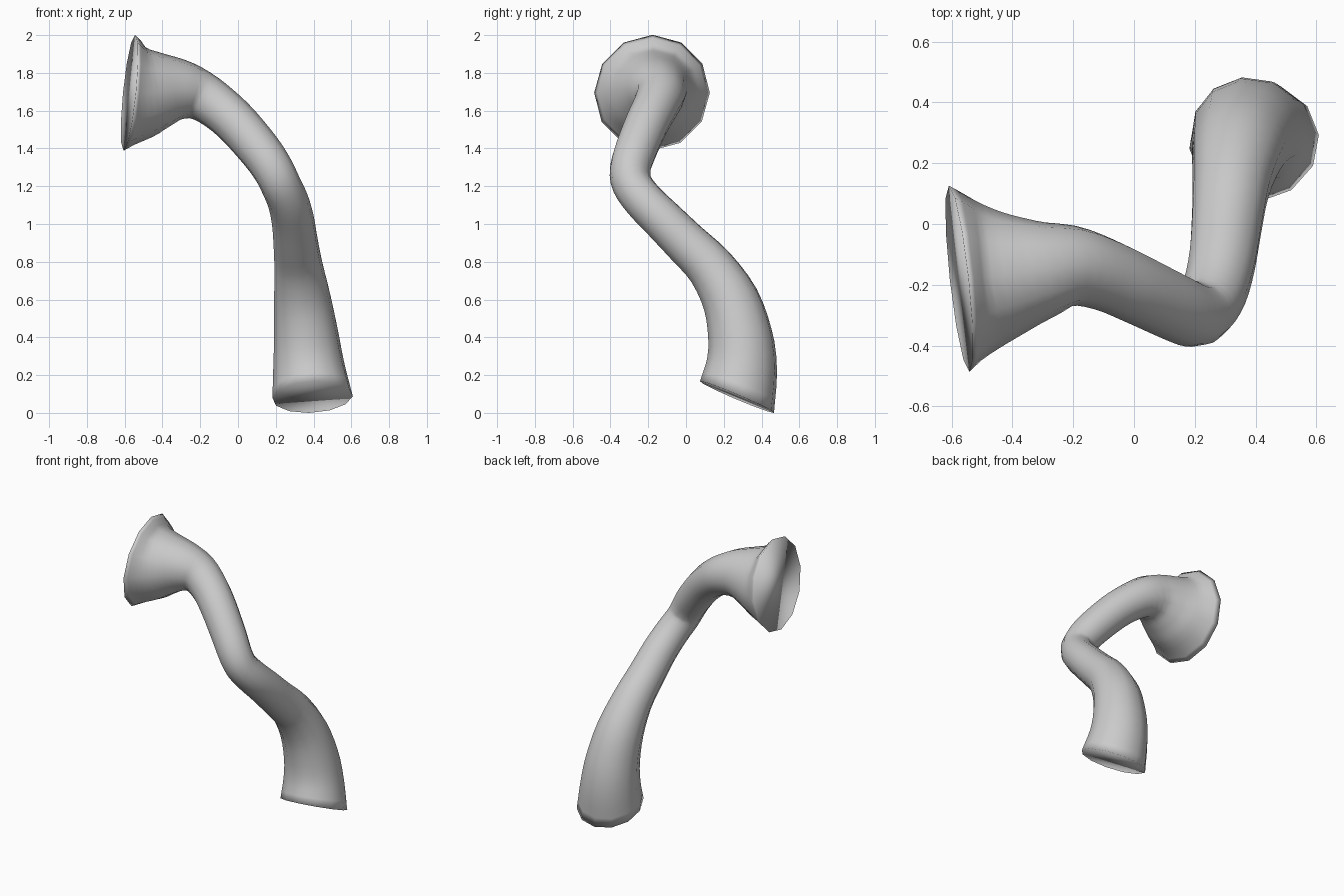
import bpy, bmesh, math
from mathutils import Vector

if "Cube" in bpy.data.objects:
    bpy.data.objects.remove(bpy.data.objects["Cube"])

SIDES, STEPS = 12, 3

# Centre line and radius (x, y, z, r), from the upper mouth down to the foot
PATH = [
    (-0.575, -0.18, 1.695, 0.308), (-0.50, -0.176, 1.695, 0.255),
    (-0.41, -0.166, 1.705, 0.208), (-0.30, -0.15, 1.708, 0.163),
    (-0.20, -0.138, 1.68, 0.133), (-0.10, -0.165, 1.615, 0.121),
    (0.0, -0.21, 1.525, 0.117), (0.12, -0.268, 1.385, 0.113),
    (0.185, -0.295, 1.29, 0.109), (0.225, -0.285, 1.21, 0.107),
    (0.265, -0.22, 1.12, 0.109), (0.29, -0.12, 1.02, 0.113),
    (0.305, 0.0, 0.90, 0.119), (0.32, 0.13, 0.77, 0.13),
    (0.34, 0.235, 0.60, 0.152), (0.36, 0.285, 0.42, 0.171),
    (0.375, 0.297, 0.25, 0.19), (0.395, 0.27, 0.084, 0.214),
]


def smooth_path(pts):
    """Catmull-Rom resampling of position and radius."""
    p = [Vector(q) for q in pts]
    p = [2 * p[0] - p[1]] + p + [2 * p[-1] - p[-2]]
    out = []
    for a, b, c, d in zip(p, p[1:], p[2:], p[3:]):
        for k in range(STEPS):
            t = k / STEPS
            out.append(0.5 * (2 * b + (c - a) * t + (2 * a - 5 * b + 4 * c - d) * t * t
                              + (3 * b - a - 3 * c + d) * t ** 3))
    return out + [p[-2]]


pts = smooth_path(PATH)
pos = [p.to_3d() for p in pts]
tangents = [(pos[min(i + 1, len(pos) - 1)] - pos[max(i - 1, 0)]).normalized()
            for i in range(len(pos))]
# Tilted end planes, eased in over the neighbouring rings
for k in range(5):
    w = 1 - k / 5
    tangents[k] = tangents[k].lerp(Vector((0.99, 0.11, -0.1)).normalized(), w).normalized()
    j = -1 - k
    tangents[j] = tangents[j].lerp(Vector((0.06, -0.39, -0.92)).normalized(), w).normalized()

# Curved flared tube: rings carried along the path, closed at both ends
bm = bmesh.new()
up = Vector((0, 0, 1))
rings = []
for c, t, p in zip(pos, tangents, pts):
    up = (up - t * up.dot(t)).normalized()
    side = t.cross(up)
    rings.append([bm.verts.new(c + p[3] * (up * math.cos(a) + side * math.sin(a)))
                  for a in (math.tau * i / SIDES for i in range(SIDES))])
for r0, r1 in zip(rings, rings[1:]):
    for i in range(SIDES):
        j = (i + 1) % SIDES
        bm.faces.new((r0[i], r0[j], r1[j], r1[i]))
bm.faces.new(rings[0])
bm.faces.new(rings[-1])
bmesh.ops.recalc_face_normals(bm, faces=bm.faces)
for f in bm.faces:
    f.smooth = True
mesh = bpy.data.meshes.new("flared_tube")
bm.to_mesh(mesh)
bm.free()
bpy.context.collection.objects.link(bpy.data.objects.new("flared_tube", mesh))
